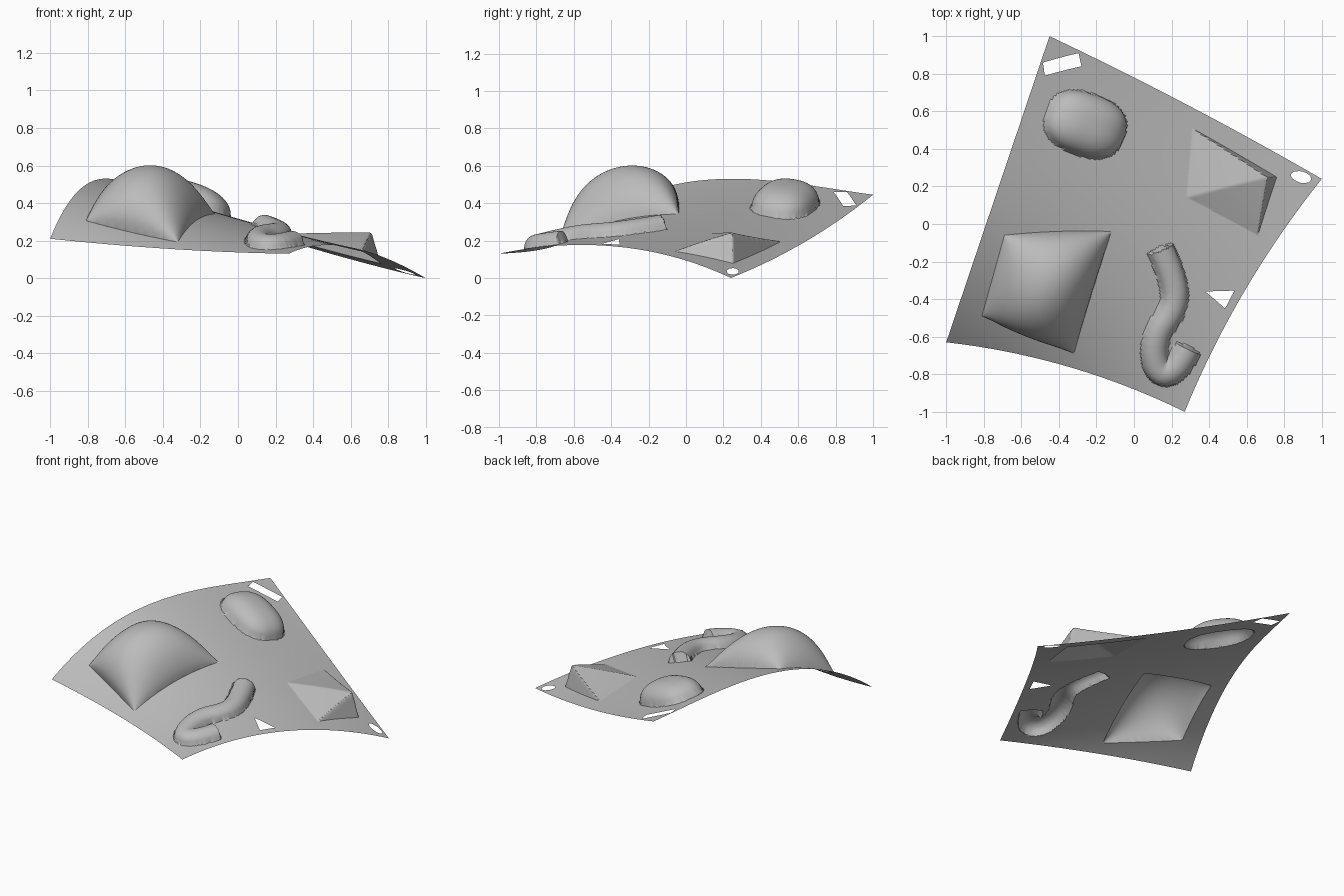
import bpy, bmesh, math
from mathutils import Vector, geometry

cube = bpy.data.objects.get("Cube")
if cube:
    bpy.data.objects.remove(cube, do_unlink=True)

# Curved sheet: four corners plus a bow along every edge
A, B = Vector((-1, -0.63, 0.21)), Vector((0.27, -1, 0.13))
C, D = Vector((1, 0.24, 0)), Vector((-0.45, 1, 0.445))
BOW_FRONT, BOW_BACK = Vector((0.06, 0.22, -0.06)), Vector((0.03, 0.06, -0.12))
BOW_RIGHT = Vector((-0.18, 0.1, 0.404))


def sheet(u, v):
    flat = A.lerp(B, u).lerp(D.lerp(C, u), v)
    bow_left = Vector((0, 0, 1.154 - 0.696 * v))
    return (flat + u * (1 - u) * BOW_FRONT.lerp(BOW_BACK, v)
            + v * (1 - v) * bow_left.lerp(BOW_RIGHT, u))


def tangents(u, v, e=0.001):
    return ((sheet(u + e, v) - sheet(u - e, v)) / (2 * e),
            (sheet(u, v + e) - sheet(u, v - e)) / (2 * e))


def to_uv(x, y):
    """Sheet coordinates of a point seen from above."""
    u = v = 0.5
    for _ in range(12):
        p = sheet(u, v)
        a, b = tangents(u, v)
        ex, ey = x - p.x, y - p.y
        det = a.x * b.y - a.y * b.x
        u += (ex * b.y - ey * b.x) / det
        v += (a.x * ey - a.y * ex) / det
    return Vector((u, v))


def outline(points):
    return [to_uv(x, y) for x, y in points]


def edge_distances(poly, p):
    """Signed distance from each edge of a counterclockwise polygon."""
    result = []
    for i, a in enumerate(poly):
        d = (poly[(i + 1) % len(poly)] - a).normalized()
        result.append(d.x * (p.y - a.y) - d.y * (p.x - a.x))
    return result


# Outlines of the raised shapes and of the holes
pillow = outline([(-0.81, -0.49), (-0.32, -0.69), (-0.12, -0.04), (-0.69, -0.06)])
pyramid = outline([(0.28, 0.14), (0.66, -0.06), (0.76, 0.25), (0.31, 0.51)])
apex = edge_distances(pyramid, to_uv(0.67, 0.23))
slot = outline([(-0.485, 0.86), (-0.475, 0.79), (-0.28, 0.84), (-0.295, 0.91)])
triangle = outline([(0.38, -0.36), (0.485, -0.45), (0.535, -0.355)])
oval = []
for i in range(20):
    t = math.tau * i / 20
    c, s = 0.055 * math.cos(t), 0.03 * math.sin(t)
    oval.append((0.89 + 0.96 * c + 0.26 * s, 0.25 - 0.26 * c + 0.96 * s))
oval = outline(oval)

# Centre line of the hook-shaped ridge
upper = [Vector(p) for p in ((0.14, -0.13), (0.24, -0.36), (0.24, -0.42), (0.15, -0.54))]
lower = [Vector(p) for p in ((0.15, -0.54), (0.05, -0.70), (0.15, -0.95), (0.29, -0.66))]
hook = geometry.interpolate_bezier(*upper, 12)[:-1] + geometry.interpolate_bezier(*lower, 16)


def pillow_height(uv):
    d = edge_distances(pillow, uv)
    if min(d) <= 0:
        return 0
    across = 4 * d[1] * d[3] / (d[1] + d[3]) ** 2
    along = 4 * d[0] * d[2] / (d[0] + d[2]) ** 2
    return 0.24 * across ** 0.7 * along ** 0.5


def pyramid_height(uv):
    d = edge_distances(pyramid, uv)
    return 0.14 * max(0, min(a / b for a, b in zip(d, apex)))


def dome_height(p):
    x, y = p.x + 0.26, p.y - 0.53
    a = abs(0.94 * x - 0.34 * y) / 0.215
    b = abs(0.34 * x + 0.94 * y) / 0.165
    return 0.12 * max(0, 1 - a ** 2.5 - b ** 2.5) ** 0.5


def hook_height(p):
    if not (0 < p.x < 0.4 and -0.9 < p.y < -0.08):
        return 0
    q, radius = p.xy, 0.07
    best, last = radius, len(hook) - 2
    for i in range(last + 1):
        near, t = geometry.intersect_point_line(q, hook[i], hook[i + 1])
        if (i == 0 and t < 0) or (i == last and t > 1):
            continue
        t = min(1, max(0, t))
        best = min(best, (q - hook[i].lerp(hook[i + 1], t).xy).length)
    return 0.065 * (1 - (best / radius) ** 2) ** 0.5


# Flat grid in sheet coordinates
NU, NV = 150, 190
bm = bmesh.new()
rows = [[bm.verts.new((i / NU, j / NV, 0)) for i in range(NU + 1)] for j in range(NV + 1)]
for j in range(NV):
    for i in range(NU):
        bm.faces.new((rows[j][i], rows[j][i + 1], rows[j + 1][i + 1], rows[j + 1][i]))


def cut_outline(poly):
    """Cut the outline's edges into the nearby faces and return those faces."""
    pad = 0.012
    low = [min(p[k] for p in poly) - pad for k in (0, 1)]
    high = [max(p[k] for p in poly) + pad for k in (0, 1)]

    def nearby():
        return [f for f in bm.faces
                if all(low[k] < f.calc_center_median()[k] < high[k] for k in (0, 1))]

    for i, a in enumerate(poly):
        d = poly[(i + 1) % len(poly)] - a
        faces = nearby()
        geom = set(faces)
        for f in faces:
            geom.update(f.edges)
            geom.update(f.verts)
        bmesh.ops.bisect_plane(bm, geom=list(geom), dist=0.00001,
                               plane_co=(a.x, a.y, 0), plane_no=(-d.y, d.x, 0))
    return nearby()


for shape in (pillow, pyramid):
    cut_outline(shape)
for hole in (slot, triangle, oval):
    inside = [f for f in cut_outline(hole)
              if min(edge_distances(hole, f.calc_center_median())) > 0]
    bmesh.ops.delete(bm, geom=inside, context="FACES")

# Bend the grid and push the raised shapes out along the sheet's normal
for vert in bm.verts:
    uv = vert.co.xy
    p = sheet(uv.x, uv.y)
    a, b = tangents(uv.x, uv.y)
    height = pillow_height(uv) + pyramid_height(uv) + dome_height(p) + hook_height(p)
    vert.co = p + a.cross(b).normalized() * height

mesh = bpy.data.meshes.new("embossed_sheet")
bm.to_mesh(mesh)
bm.free()
obj = bpy.data.objects.new("embossed_sheet", mesh)
bpy.context.collection.objects.link(obj)

# Plain grey material
grey = bpy.data.materials.new("plain_grey")
grey.use_nodes = True
colour = (0.5, 0.5, 0.5, 1)
grey.diffuse_color = colour
grey.node_tree.nodes["Principled BSDF"].inputs["Base Color"].default_value = colour
mesh.materials.append(grey)

bpy.ops.object.select_all(action="DESELECT")
obj.select_set(True)
bpy.context.view_layer.objects.active = obj
bpy.ops.object.shade_smooth_by_angle(angle=math.radians(35))
